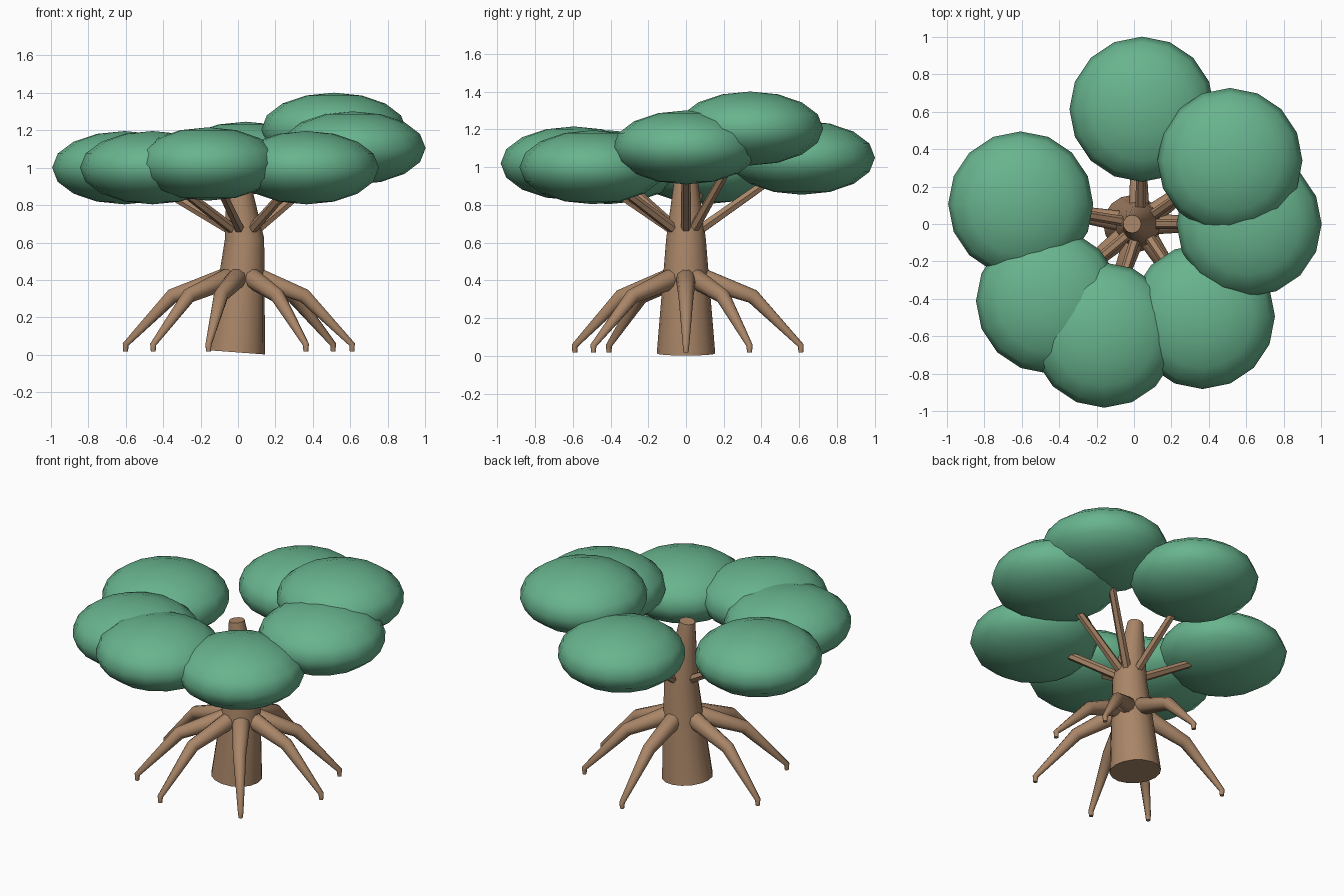
import bpy, bmesh, math
from mathutils import Vector

cube = bpy.data.objects.get("Cube")
if cube:
    bpy.data.objects.remove(cube, do_unlink=True)


def material(name, colour):
    m = bpy.data.materials.new(name)
    m.use_nodes = True
    m.diffuse_color = (*colour, 1)
    m.node_tree.nodes["Principled BSDF"].inputs["Base Color"].default_value = (*colour, 1)
    return m


bark = material("bark_brown", (0.40, 0.238, 0.138))
leaf = material("leaf_green", (0.138, 0.456, 0.27))


def finish(bm, name, mat, smooth_angle):
    bmesh.ops.recalc_face_normals(bm, faces=bm.faces)
    mesh = bpy.data.meshes.new(name)
    bm.to_mesh(mesh)
    bm.free()
    mesh.materials.append(mat)
    ob = bpy.data.objects.new(name, mesh)
    bpy.context.collection.objects.link(ob)
    if smooth_angle:
        bpy.ops.object.select_all(action='DESELECT')
        ob.select_set(True)
        bpy.context.view_layer.objects.active = ob
        bpy.ops.object.shade_smooth_by_angle(angle=math.radians(smooth_angle))
    return ob


def tube(name, points, radii, sides, smooth_angle=40):
    """Tapered tube with closed ends along a path."""
    bm = bmesh.new()
    pts = [Vector(p) for p in points]
    rings = []
    for i, (p, r) in enumerate(zip(pts, radii)):
        before = (p - pts[i - 1]).normalized() if i else Vector()
        after = (pts[i + 1] - p).normalized() if i < len(pts) - 1 else Vector()
        axis = (before + after).normalized()
        # The sideways vector stays level, so that rings do not twist
        side = Vector((-pts[-1].y, pts[-1].x, 0))
        side = (side - axis * side.dot(axis)).normalized()
        up = axis.cross(side)
        rings.append([bm.verts.new(p + r * (math.cos(a) * side + math.sin(a) * up))
                      for a in (math.tau * k / sides for k in range(sides))])
    for lo, hi in zip(rings, rings[1:]):
        for k in range(sides):
            n = (k + 1) % sides
            bm.faces.new((lo[k], lo[n], hi[n], hi[k]))
    bm.faces.new(rings[0][::-1])
    bm.faces.new(rings[-1])
    return finish(bm, name, bark, smooth_angle)


# Trunk, bent slightly at the middle
tube("trunk", [(-0.01, 0, 0.013), (0.035, 0, 0.62), (-0.01, 0, 1.04)],
     [0.155, 0.105, 0.048], 16)

# One root, branch and leaf cluster per direction: (angle, cluster height)
limbs = [(0, 1.105), (33.5, 1.205), (86, 1.05), (170, 1.0),
         (222, 1.0), (255, 1.02), (306.5, 1.0)]

for n, (angle, height) in enumerate(limbs, 1):
    a = math.radians(angle)
    out = Vector((math.cos(a), math.sin(a), 0))

    def at(radius, z, shift=0.0):
        return out * radius + Vector((shift, 0, z))

    # Arched root with a short upright foot
    tube(f"root_{n}", [at(0.05, 0.425, 0.02), at(0.09, 0.41, 0.02), at(0.355, 0.315),
                       at(0.61, 0.055), at(0.61, 0.018)],
         [0.04, 0.055, 0.04, 0.017, 0.013], 10, 50)

    # Faceted branch reaching into the leaf cluster
    tube(f"branch_{n}", [at(0.06, 0.66, 0.03), at(0.615, height)],
         [0.028, 0.022], 6, 0)

    # Flattened leaf cluster
    bm = bmesh.new()
    bmesh.ops.create_uvsphere(bm, u_segments=16, v_segments=8, radius=0.388)
    bmesh.ops.scale(bm, vec=(1, 1, 0.505), verts=bm.verts)
    bmesh.ops.translate(bm, vec=at(0.615, height), verts=bm.verts)
    finish(bm, f"leaf_cluster_{n}", leaf, 80)
